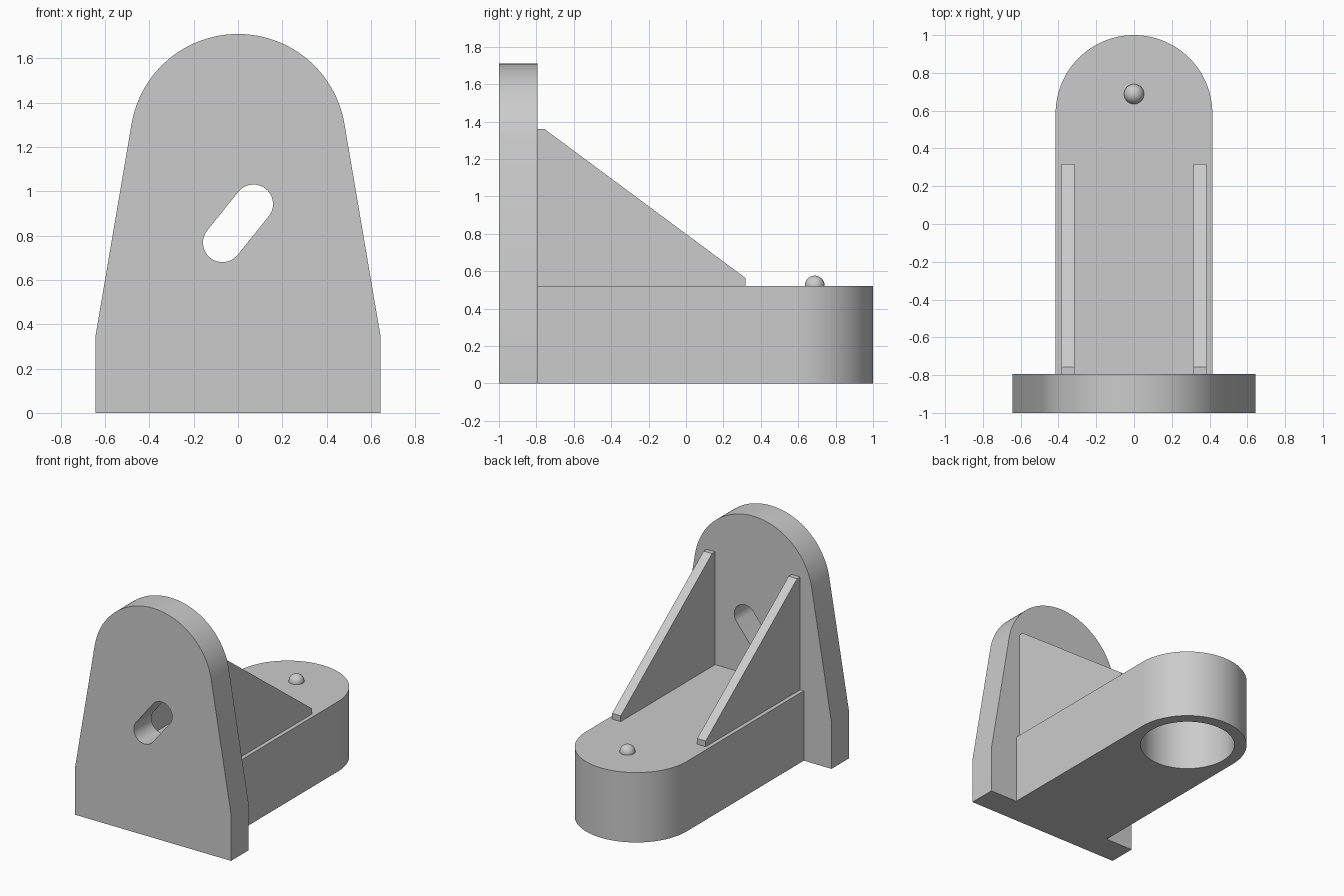
import bpy, bmesh
from math import pi, radians, sin, cos, atan2, hypot
from mathutils import Vector

if "Cube" in bpy.data.objects:
    bpy.data.objects.remove(bpy.data.objects["Cube"])

grey = bpy.data.materials.new("bare grey")
grey.use_nodes = True
grey.diffuse_color = (0.6, 0.6, 0.6, 1)
grey.node_tree.nodes["Principled BSDF"].inputs["Base Color"].default_value = grey.diffuse_color


def arc(cx, cy, r, start, end, n=48):
    angles = [start + (end - start) * i / n for i in range(n + 1)]
    return [(cx + r * cos(a), cy + r * sin(a)) for a in angles]


def prism(name, profile, place, depth):
    """Extrude a 2D profile, laid into space by place(), along depth."""
    bm = bmesh.new()
    face = bm.faces.new([bm.verts.new(place(u, v)) for u, v in profile])
    grown = bmesh.ops.extrude_face_region(bm, geom=[face])["geom"]
    bmesh.ops.translate(bm, vec=Vector(depth),
                        verts=[g for g in grown if isinstance(g, bmesh.types.BMVert)])
    bmesh.ops.recalc_face_normals(bm, faces=bm.faces)
    return add_object(name, bm)


def add_object(name, bm):
    mesh = bpy.data.meshes.new(name)
    bm.to_mesh(mesh)
    bm.free()
    mesh.materials.append(grey)
    obj = bpy.data.objects.new(name, mesh)
    bpy.context.collection.objects.link(obj)
    return obj


def select(obj):
    bpy.ops.object.select_all(action='DESELECT')
    obj.select_set(True)
    bpy.context.view_layer.objects.active = obj


def cut(obj, cutter):
    cutter.hide_render = True
    mod = obj.modifiers.new("cut", 'BOOLEAN')
    mod.operation, mod.solver, mod.object = 'DIFFERENCE', 'EXACT', cutter
    select(obj)
    bpy.ops.object.modifier_apply(modifier=mod.name)
    bpy.data.objects.remove(cutter)


def smooth(obj):
    select(obj)
    bpy.ops.object.shade_smooth_by_angle(angle=radians(30))


# Upright plate: straight foot, tapering sides, round head
plate_back, thickness = -0.793, 0.207
lean = radians(9.75)
outline = [(-0.643, 0), (0.643, 0), (0.643, 0.345)]
outline += arc(0, 1.222, 0.487, lean, pi - lean, 64) + [(-0.643, 0.345)]
plate = prism("upright_plate", outline, lambda u, v: (u, -1, v), (0, thickness, 0))

# Slanted slot through the plate
dx, dz = 0.07, 0.087
tilt = atan2(dz, dx)
slot = arc(dx, 0.855 + dz, 0.088, tilt - pi / 2, tilt + pi / 2, 24)
slot += arc(-dx, 0.855 - dz, 0.088, tilt + pi / 2, tilt + 3 * pi / 2, 24)
cut(plate, prism("slot_cutter", slot, lambda u, v: (u, -1.1, v), (0, 0.5, 0)))

# Horizontal arm with a round end
radius, height = 0.415, 0.52
end_y = 1 - radius
arm_outline = [(-radius, plate_back), (radius, plate_back)] + arc(0, end_y, radius, 0, pi, 64)
arm = prism("arm", arm_outline, lambda u, v: (u, v, 0), (0, 0, height))

# Blind bore from below
bore = arc(0, end_y, 0.33, 0, 2 * pi, 64)[:-1]
cut(arm, prism("bore_cutter", bore, lambda u, v: (u, v, -0.1), (0, 0, 0.52)))

# Two triangular ribs between plate and arm
rib = [(plate_back, height), (0.318, height), (0.318, 0.563), (-0.757, 1.36), (plate_back, 1.36)]
for side, x in (("left", 0.315), ("right", -0.385)):
    prism(side + "_rib", rib, lambda u, v: (x, u, v), (0.07, 0, 0))

# Small domed pin on the arm
bm = bmesh.new()
bmesh.ops.create_uvsphere(bm, u_segments=32, v_segments=16, radius=0.053)
pin = add_object("domed_pin", bm)
pin.location = (0, 0.688, 0.523)

for obj in (plate, arm, pin):
    smooth(obj)
